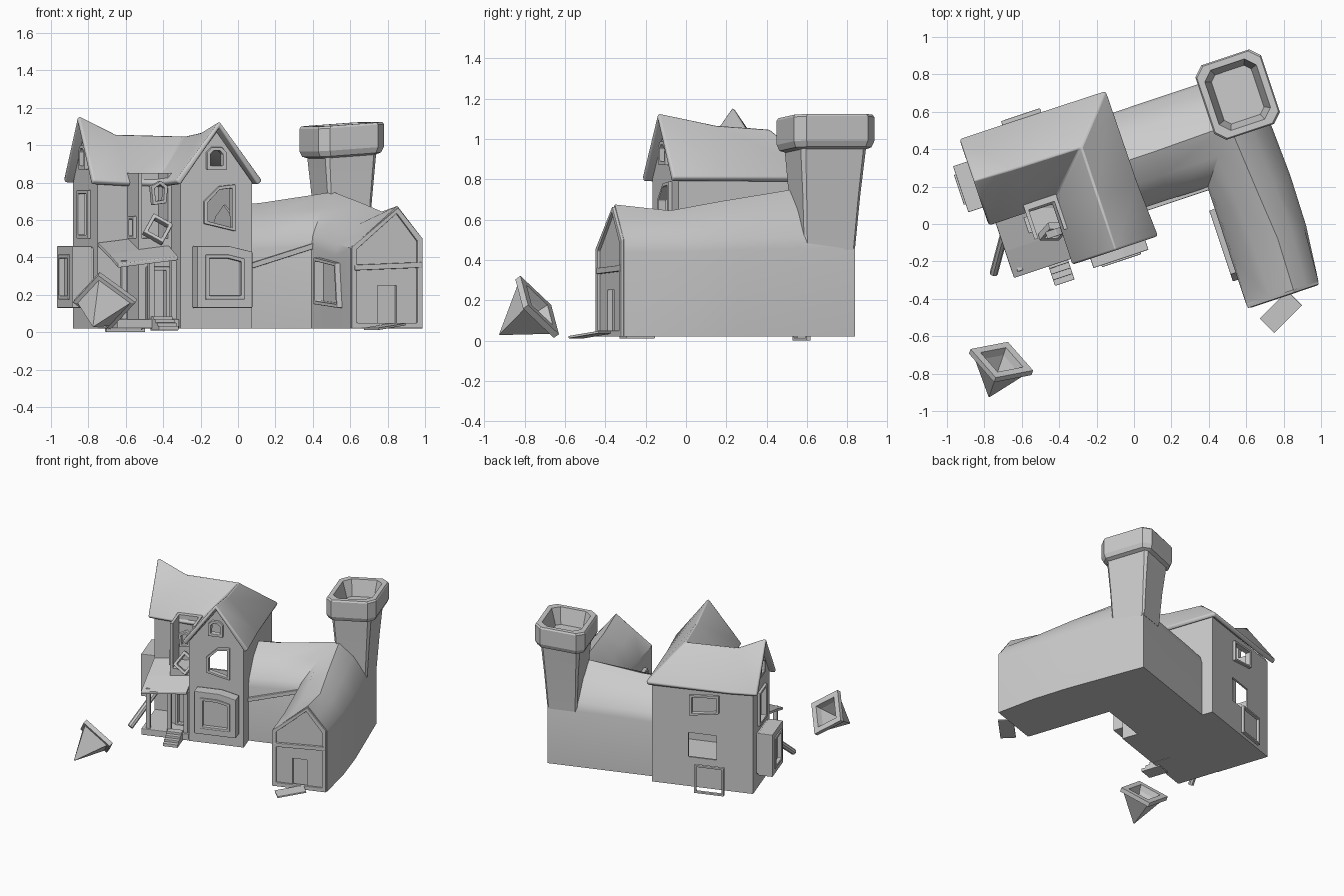
import bpy, bmesh, math
from mathutils import Matrix, Vector

if "Cube" in bpy.data.objects:
    bpy.data.objects.remove(bpy.data.objects["Cube"])

ROT = Matrix.Rotation(math.radians(18.5), 4, 'Z')   # whole house is turned on its plot


def make(name, verts, faces, smooth=None, bevel=0, world=ROT):
    bm = bmesh.new()
    vs = [bm.verts.new(v) for v in verts]
    for f in faces:
        bm.faces.new([vs[i] for i in f])
    bmesh.ops.recalc_face_normals(bm, faces=bm.faces)
    me = bpy.data.meshes.new(name)
    bm.to_mesh(me)
    bm.free()
    ob = bpy.data.objects.new(name, me)
    bpy.context.collection.objects.link(ob)
    ob.matrix_world = world
    if bevel:
        m = ob.modifiers.new("bevel", 'BEVEL')
        m.width, m.segments = bevel, 2
    if smooth:
        shade(ob, smooth)
    return ob


def shade(ob, deg):
    bpy.ops.object.select_all(action='DESELECT')
    ob.select_set(True)
    bpy.context.view_layer.objects.active = ob
    bpy.ops.object.shade_smooth_by_angle(angle=math.radians(deg))


def loft(name, rings, closed_path=False, **kw):
    n, k = len(rings[0]), len(rings)
    verts = [v for r in rings for v in r]
    faces = [(i * n + j, i * n + (j + 1) % n, (i + 1) % k * n + (j + 1) % n, (i + 1) % k * n + j)
             for i in range(k if closed_path else k - 1) for j in range(n)]
    if not closed_path:
        faces += [tuple(range(n)), tuple(range((k - 1) * n, k * n))]
    return make(name, verts, faces, **kw)


# wall planes: (along, height, outward) -> local point
def front(v): return lambda a, z, o: (a, v - o, z)
def back(v): return lambda a, z, o: (a, v + o, z)
def left(u): return lambda a, z, o: (u - o, a, z)


def inset(poly, w):
    xs, zs = [p[0] for p in poly], [p[1] for p in poly]
    cx, cz = (max(xs) + min(xs)) / 2, (max(zs) + min(zs)) / 2
    sx = 1 - 2 * w / (max(xs) - min(xs))
    sz = 1 - 2 * w / (max(zs) - min(zs))
    return [(cx + (x - cx) * sx, cz + (z - cz) * sz) for x, z in poly]


def prism(name, poly, plane, o0, o1, **kw):
    return loft(name, [[plane(x, z, o) for x, z in poly] for o in (o0, o1)], **kw)


def frame(name, poly, plane, w=.02, o0=-.02, o1=.02, **kw):
    inn = inset(poly, w)
    return loft(name, [[plane(x, z, o) for x, z in p]
                       for p, o in ((poly, o0), (poly, o1), (inn, o1), (inn, o0))],
                closed_path=True, bevel=.004, **kw)


def rect(a0, a1, z0, z1):
    return [(a0, z0), (a1, z0), (a1, z1), (a0, z1)]


def box(name, a0, a1, v0, v1, z0, z1, bevel=.005):
    return prism(name, rect(a0, a1, z0, z1), front(0), -v1, -v0, bevel=bevel)


def arch(a0, a1, z0, z1):
    c = (a1 - a0) * .25
    return [(a0, z0), (a1, z0), (a1, z1 - c), (a1 - c, z1), (a0 + c, z1), (a0, z1 - c)]


def cut(ob, holes):
    # holes: (polygon, plane, depth), cut and baked
    for poly, plane, depth in holes:
        c = prism("cutter", poly, plane, -depth, .05)
        c.hide_render = True
        m = ob.modifiers.new("hole", 'BOOLEAN')
        m.operation, m.object, m.solver = 'DIFFERENCE', c, 'EXACT'
    bpy.context.view_layer.update()
    me = bpy.data.meshes.new_from_object(ob.evaluated_get(bpy.context.evaluated_depsgraph_get()))
    for m in list(ob.modifiers):
        if m.type == 'BOOLEAN':
            bpy.data.objects.remove(m.object)
    ob.modifiers.clear()
    ob.data = me


# house walls: L plan with two gable ends, hollow
base, top = .02, .80
plan = [(-.70, .275), (-.70, .685), (.05, .685), (.06, -.06), (-.345, -.06), (-.345, .275)]
verts = [(u, v, base) for u, v in plan] + [(u, v, top) for u, v in plan]
verts += [(-.70, .485, 1.09), (-.14, -.06, 1.07)]
walls = make("house_walls", verts, [(0, 1, 7, 12, 6), (1, 2, 8, 7), (2, 3, 9, 8),
             (3, 4, 10, 13, 9), (4, 5, 11, 10), (5, 0, 6, 11), (0, 1, 2, 3, 4, 5)])
bm = bmesh.new()
bm.from_mesh(walls.data)
if min(bm.faces, key=lambda f: f.calc_center_median().z).normal.z > 0:
    bmesh.ops.reverse_faces(bm, faces=bm.faces)
bm.to_mesh(walls.data)
bm.free()
sol = walls.modifiers.new("thickness", 'SOLIDIFY')
sol.thickness, sol.offset = .025, -1

F, B, L = front(-.06), back(.685), left(-.70)
windows = [("front_upper_window", [(-.215, .58), (-.04, .54), (-.04, .79), (-.13, .78), (-.215, .70)], F),
           ("front_attic_window", arch(-.20, -.09, .87, .99), F),
           ("left_upper_window", rect(.39, .57, .50, .76), L),
           ("left_attic_window", arch(.435, .54, .87, 1.0), L),
           ("back_upper_window", [(-.45, .62), (-.23, .58), (-.23, .74), (-.45, .76)], B)]
for name, poly, plane in windows:
    frame(name, poly, plane)
cut(walls, [(inset(p, .02), pl, .06) for _, p, pl in windows] + [(rect(-.43, -.22, .25, .44), B, .06)])

# bay windows
for name, poly, plane, d in (("front_bay", [(-.28, .13), (.03, .13), (.03, .43), (-.10, .46), (-.28, .46)], F, .105),
                             ("left_bay", rect(.34, .60, .13, .46), L, .13)):
    prism(name, inset(poly, .005), plane, -.01, d - .03, bevel=.012)
    frame(name + "_surround", poly, plane, .05, .01, d - .01)
    frame(name + "_sash", inset(poly, .045), plane, .02, .02, d)

# sagging roof: L plan, gables left and front
rv = [(-.735, .235, .81), (-.53, .235, .80), (-.53, .485, 1.06), (-.735, .49, 1.16),
      (-.383, .235, .80), (-.137, .48, 1.05), (-.737, .73, .82), (-.53, .73, .81),
      (.085, .725, .81), (-.137, .2, 1.07), (.09, .2, .81), (.105, -.10, .81),
      (-.137, -.10, 1.13), (-.385, -.10, .81)]
roof = make("house_roof", rv, [(0, 1, 2, 3), (1, 4, 5, 2), (6, 3, 2, 7), (7, 2, 5, 8),
            (8, 5, 9, 10), (10, 9, 12, 11), (4, 9, 5), (13, 12, 9, 4)])
if sum(p.normal.z for p in roof.data.polygons) < 0:
    roof.data.flip_normals()
sol = roof.modifiers.new("thickness", 'SOLIDIFY')
sol.thickness, sol.offset = .035, -1
bv = roof.modifiers.new("bevel", 'BEVEL')
bv.width, bv.segments = .01, 2
shade(roof, 35)

# stair turret in the inner corner, open at the top
turret = prism("turret", rect(-.53, -.345, base, .85), front(.09), -.20, 0)
tw = [(-.455, .68), (-.38, .69), (-.37, .78), (-.41, .81), (-.465, .78)]
cut(turret, [(inset(tw, .018), front(.09), .08), (rect(-.47, -.38, .07, .33), front(.09), .03),
             (rect(-.51, -.365, .50, .90), front(.07), .18), (rect(-.46, -.37, .5, .62), front(.09), .08)])
frame("turret_window", tw, front(.09))
frame("turret_side_window", rect(.13, .22, .50, .62), left(-.53), .015)
frame("door_surround", rect(-.49, -.36, .06, .35), front(.09))
loose = frame("loose_window", rect(-.06, .06, -.065, .065), front(0))
loose.matrix_world = Matrix.Translation((-.43, -.04, .55)) @ Matrix.Rotation(.5, 4, 'Y') @ Matrix.Rotation(-.5, 4, 'X')
frame("fallen_back_frame", rect(-.50, -.28, 0, .22), back(.735), .015, -.012, .012)

# porch
box("porch_floor", -.70, -.35, -.06, .28, base, .07)
loft("porch_roof", [[(u, v, z + .03 * (u + .69) / .3 * 1.2) for v, z in
                     ((.27, .46), (.27, .48), (.08, .42), (-.07, .365), (-.07, .345), (.08, .40))]
                    for u in (-.70, -.36)], bevel=.004)
for i, u in enumerate((-.655, -.50, -.375)):
    box(f"porch_post_{i}", u - .016, u + .016, -.045, -.013, .06, .385)
for i in range(4):
    box(f"step_{i}", -.505, -.395, -.18 + i * .032, -.03, base + i * .017 - .01, base + (i + 1) * .017 - .003, .003)
# post that has fallen against the porch
a, b = Vector((-.75, -.265, .05)), Vector((-.69, -.04, .25))
m = Matrix.Translation((a + b) / 2) @ (b - a).to_track_quat('Z', 'Y').to_matrix().to_4x4()
h = (b - a).length / 2
loft("leaning_post", [[(.022 * math.cos(t * math.pi / 4), .022 * math.sin(t * math.pi / 4), z)
                       for t in range(8)] for z in (-h, h)], world=m)

# workshop wing: one soft-roofed section swept around the corner
sections = [((.03, .065), (.03, .60), .50, .68, .50, .5, .03), ((.22, .065), (.24, .60), .51, .69, .51, .5, .03),
            ((.435, .06), (.85, .60), .52, .75, .52, .52, .03), ((.435, -.10), (.875, -.02), .50, .69, .51, .56, .03),
            ((.433, -.35), (.87, -.30), .47, .645, .50, .62, .02), ((.433, -.605), (.838, -.605), .45, .675, .50, .65, .0)]
rings = []
for p, q, e0, r, e1, t, bulge in sections:
    prof = [(0, base), (0, e0 - .06), (.03 if bulge else 0, e0), (t / 2, (e0 + r) / 2 + bulge), (t, r),
            ((1 + t) / 2, (e1 + r) / 2 + bulge), (.97 if bulge else 1, e1), (1, e1 - .06), (1, base)]
    rings.append([(p[0] + (q[0] - p[0]) * s, p[1] + (q[1] - p[1]) * s, z) for s, z in prof])
shop = loft("workshop", rings)
G, S = front(-.605), left(.434)
side = [(-.46, .13), (-.06, .15), (-.06, .40), (-.42, .37)]
cut(shop, [(rect(.585, .69, .03, .25), G, .025), (inset(side, .02), S, .02)])
shade(shop, 38)
frame("workshop_side_window", side, S, .02, -.015, .03)
frame("workshop_gable_boards", [(.435, .02), (.835, .02), (.835, .50), (.697, .665), (.435, .455)], G, .03, -.01, .015)
prism("gable_beam", [(.45, .33), (.83, .345), (.83, .375), (.45, .36)], G, -.01, .018, bevel=.004)
prism("wall_beam", [(.06, .33), (.44, .445), (.44, .475), (.06, .36)], front(.065), -.01, .02, bevel=.004)
# fallen workshop door
door = box("fallen_door", -.105, .105, -.055, .055, -.006, .006, .002)
door.matrix_world = (Matrix.Translation((.785, -.47, .03)) @ Matrix.Rotation(math.radians(45), 4, 'Z')
                     @ Matrix.Rotation(-.12, 4, 'Y'))


# chimney with flared stack and hollow collar
def ring(cu, cv, hu, hv, z, c):
    pts = [(hu, -hv + c), (hu, hv - c), (hu - c, hv), (-hu + c, hv),
           (-hu, hv - c), (-hu, -hv + c), (-hu + c, -hv), (hu - c, -hv)]
    return [(cu + x, cv + y, z + (.07 * x if z > .9 else 0)) for x, y in pts]


loft("chimney_stack", [ring(.742, .47, .11, .132, .45, .012), ring(.745, .475, .125, .15, .72, .015),
                       ring(.745, .48, .145, .172, .96, .02)], smooth=30)
loft("chimney_collar", [ring(.745, .48, .145, .17, .94, .03), ring(.745, .48, .172, .198, .95, .045),
                        ring(.745, .48, .185, .21, .98, .05), ring(.745, .48, .185, .21, 1.10, .05),
                        ring(.745, .48, .178, .203, 1.112, .05), ring(.745, .48, .145, .17, 1.112, .05),
                        ring(.745, .48, .112, .138, .99, .03)])

# turret roof lying upside down in the yard
apex, mid = Vector((-.775, -.925, .03)), Vector((-.71, -.735, .17))
axis = mid - apex
h = axis.length
m = (Matrix.Translation(mid) @ axis.to_track_quat('Z', 'Y').to_matrix().to_4x4()
     @ Matrix.Rotation(math.radians(45), 4, 'Z'))


def sq(r, z): return [(r, r, z), (-r, r, z), (-r, -r, z), (r, -r, z)]


loft("fallen_turret_roof", [sq(.002, -h), sq(.105, -.025), sq(.125, -.02), sq(.125, .012),
                            sq(.085, .012), sq(.075, -.03), sq(.003, -h + .06)], world=m)
